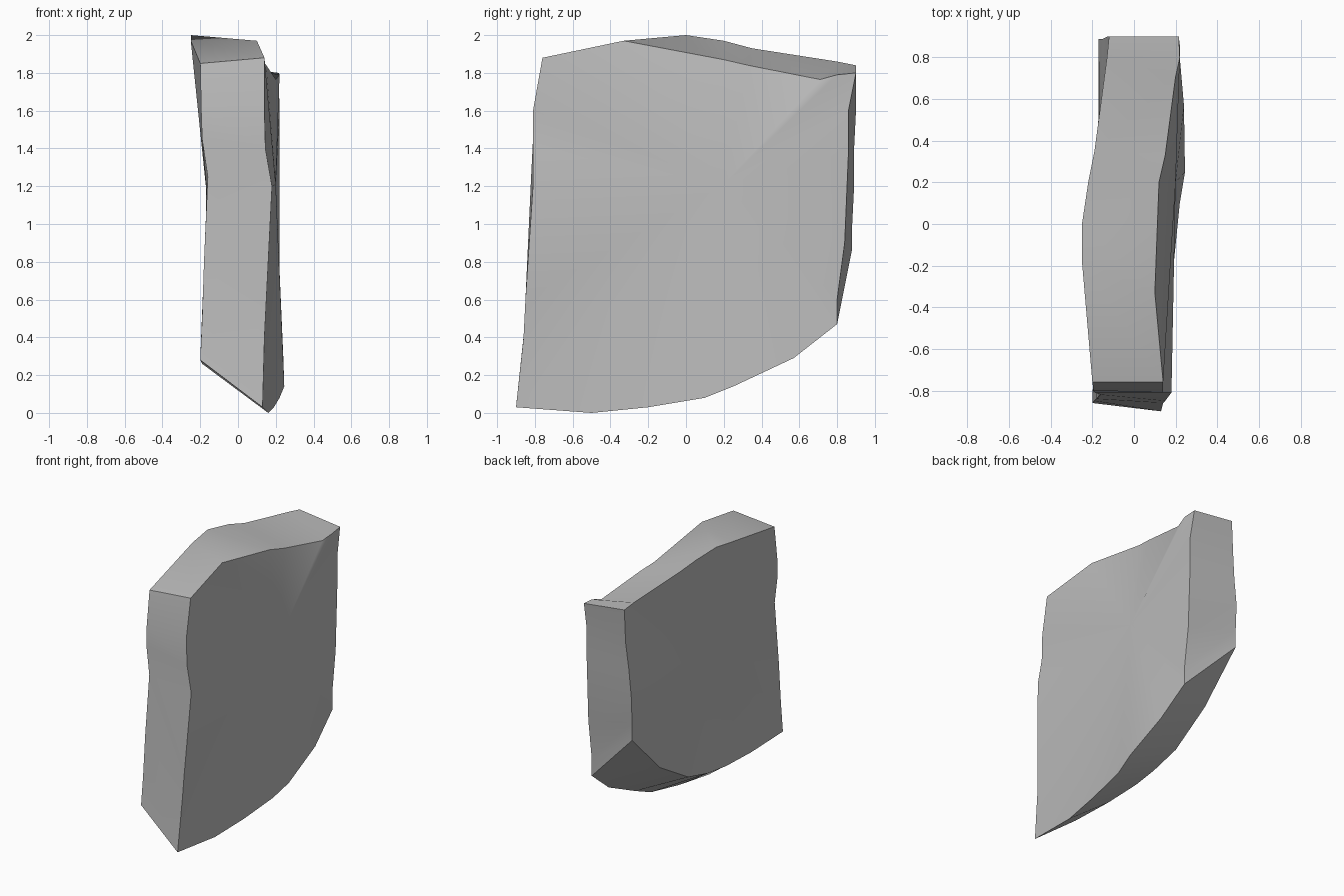
import bpy
import bmesh
import math

default_cube = bpy.data.objects.get("Cube")
if default_cube:
    bpy.data.objects.remove(default_cube, do_unlink=True)


def make_material(name, colour):
    material = bpy.data.materials.new(name)
    material.use_nodes = True
    material.diffuse_color = colour
    material.node_tree.nodes["Principled BSDF"].inputs["Base Color"].default_value = colour
    return material


stone_grey = make_material("stone grey", (0.5, 0.5, 0.5, 1))

# Rim edges in hundredths of a unit, running round the slab from the front top
top_right = [(14, -76, 188), (10, -33, 197), (12, 20, 187), (15, 33, 184),
             (20, 71, 176.5), (22, 80, 179)]
top_left = [(-20, -76, 185), (-25, -18, 197), (-25, 0, 200), (-22, 20, 197),
            (-19, 35, 193), (-13, 80, 186)]

back_right = [(21.5, 90, 180), (22, 86, 160), (22, 86, 138), (22, 84, 90), (22, 80, 60)]
back_left = [(-12, 90, 184), (-13, 90, 160), (-15, 89, 140), (-17, 89, 120), (-17, 88, 100)]

bottom_right = [(22, 80, 47), (24, 57, 29), (24.5, 25, 14), (22, 10, 8),
                (19, -20, 3), (16, -50, 0)]
bottom_left = [(-17, 88, 87), (-17, 55, 54), (-18, 23, 35), (-18, 0, 29),
               (-19, -20, 27), (-19, -50, 26)]

front_right = [(13, -90, 3), (14, -86, 40), (15, -85, 60), (18, -81, 120),
               (14.5, -81, 140), (14, -81, 160)]
front_left = [(-20, -86, 28), (-19, -85, 50), (-18, -84, 80), (-16, -82, 125),
              (-19, -81, 145), (-19.5, -80, 160)]


def add_point(bm, point):
    return bm.verts.new([value / 100 for value in point])


def add_fan(bm, rim, hub):
    """Close a rim with triangles that meet at a hub point."""
    centre = add_point(bm, hub)
    for index, vert in enumerate(rim):
        bm.faces.new((rim[index - 1], vert, centre))


# Slab: two broad fanned sides joined by a chiselled band
bm = bmesh.new()
right_rim = [add_point(bm, p) for p in top_right + back_right + bottom_right + front_right]
left_rim = [add_point(bm, p) for p in top_left + back_left + bottom_left + front_left]
add_fan(bm, right_rim, (20, 20, 121))
add_fan(bm, left_rim, (-16.5, 5, 115))
for index in range(len(right_rim)):
    bm.faces.new((right_rim[index - 1], right_rim[index],
                  left_rim[index], left_rim[index - 1]))
bmesh.ops.recalc_face_normals(bm, faces=bm.faces)

mesh = bpy.data.meshes.new("stone_slab")
bm.to_mesh(mesh)
bm.free()
mesh.materials.append(stone_grey)
slab = bpy.data.objects.new("stone_slab", mesh)
bpy.context.collection.objects.link(slab)

# Soft facets with crisp rims
bpy.ops.object.select_all(action="DESELECT")
slab.select_set(True)
bpy.context.view_layer.objects.active = slab
bpy.ops.object.shade_smooth_by_angle(angle=math.radians(30))
